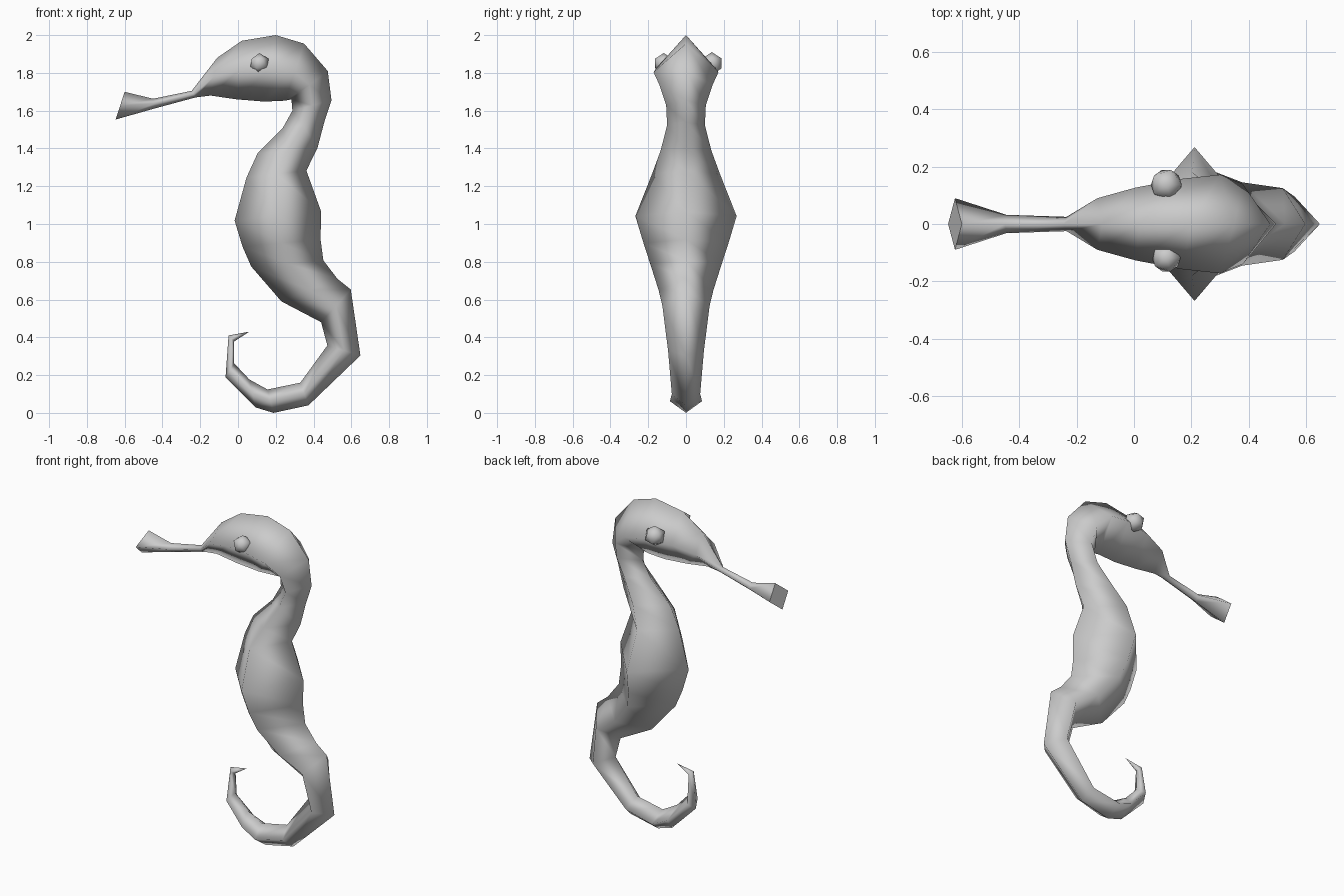
import bpy, bmesh
from mathutils import Vector

# Diamond sections from snout to tail: back ridge (x, z), belly ridge (x, z), half width
SECTIONS = [
    (-.60, 1.70, -.648, 1.553, .09), (-.45, 1.663, -.44, 1.612, .032),
    (-.245, 1.705, -.225, 1.67, .025), (-.11, 1.88, -.145, 1.68, .09),
    (.02, 1.97, -.008, 1.66, .127), (.20, 2.0, .14, 1.648, .158),
    (.35, 1.955, .25, 1.653, .172), (.475, 1.81, .283, 1.66, .14),
    (.495, 1.655, .288, 1.60, .105), (.457, 1.54, .235, 1.505, .10),
    (.42, 1.40, .103, 1.373, .135), (.362, 1.283, .045, 1.246, .18),
    (.44, 1.066, -.018, 1.018, .268), (.437, .918, .024, .88, .225),
    (.452, .807, .07, .775, .19), (.526, .71, .23, .59, .145),
    (.597, .653, .44, .48, .125), (.648, .304, .473, .357, .095),
    (.373, .04, .33, .16, .075), (.188, .0, .156, .124, .085),
    (.093, .029, .06, .177, .07), (-.066, .188, -.02, .262, .05),
    (-.05, .41, -.02, .378, .025),
]
TAIL_TIP = (.06, 0, .43)


def finish(bm, name):
    bmesh.ops.recalc_face_normals(bm, faces=bm.faces)
    mesh = bpy.data.meshes.new(name)
    bm.to_mesh(mesh)
    bm.free()
    obj = bpy.data.objects.new(name, mesh)
    bpy.context.collection.objects.link(obj)
    return obj


# Body: head, trunk and curled tail lofted through the sections
bm = bmesh.new()
rings = []
for ox, oz, ix, iz, w in SECTIONS:
    mx, mz = (ox + ix) / 2, (oz + iz) / 2
    rings.append([bm.verts.new(p) for p in
                  ((ox, 0, oz), (mx, w, mz), (ix, 0, iz), (mx, -w, mz))])
for a, b in zip(rings, rings[1:]):
    for i in range(4):
        j = (i + 1) % 4
        bm.faces.new((a[i], a[j], b[j], b[i])).smooth = True
tip = bm.verts.new(TAIL_TIP)
for i in range(4):
    bm.faces.new((rings[-1][i], rings[-1][(i + 1) % 4], tip)).smooth = True
mouth = bm.faces.new(rings[0])
for e in mouth.edges:
    e.smooth = False
finish(bm, "seahorse_body")

# Eyes: faceted little balls, one on each side of the head
for name, y, r in (("eye_left", -.118, .055), ("eye_right", .137, .06)):
    bm = bmesh.new()
    bmesh.ops.create_icosphere(bm, subdivisions=1, radius=r)
    bmesh.ops.translate(bm, verts=bm.verts, vec=Vector((.113, y, 1.85)))
    for f in bm.faces:
        f.smooth = True
    finish(bm, name)
